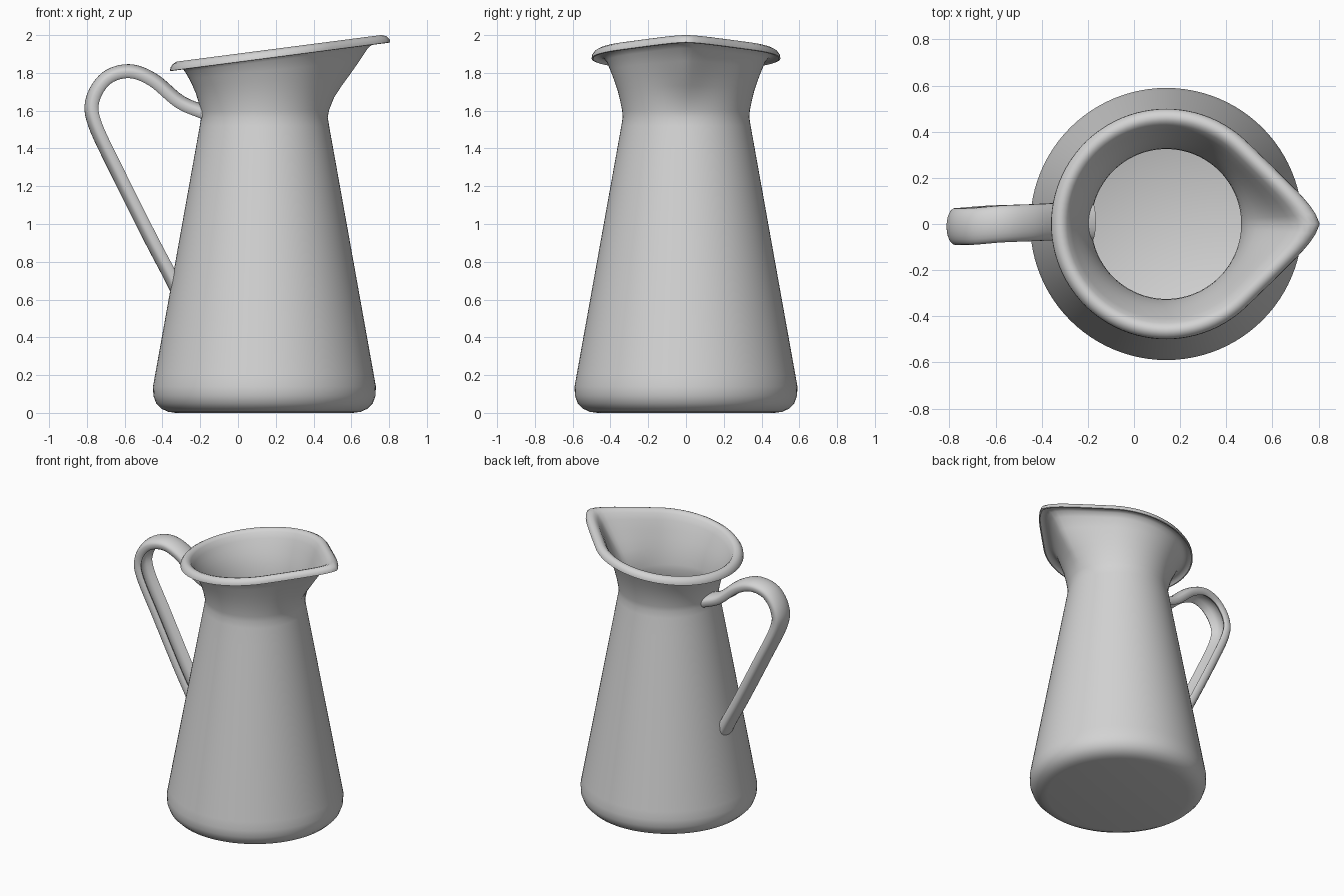
import bpy, bmesh, math
from mathutils import Vector

if "Cube" in bpy.data.objects:
    bpy.data.objects.remove(bpy.data.objects["Cube"], do_unlink=True)

AXIS_X = 0.14      # centre of the round body
SEGMENTS = 96
RIM_SLOPE = 0.13   # rise of the rim towards the spout

enamel = bpy.data.materials.new("light_grey_enamel")
enamel.use_nodes = True
enamel.diffuse_color = (0.65, 0.65, 0.65, 1)
enamel.node_tree.nodes["Principled BSDF"].inputs["Base Color"].default_value = (0.65, 0.65, 0.65, 1)


def loft(name, rings, cap):
    """Skin closed rings of points into one smooth object."""
    bm = bmesh.new()
    loops = [[bm.verts.new(p) for p in ring] for ring in rings]
    for a, b in zip(loops, loops[1:]):
        for i in range(len(a)):
            j = (i + 1) % len(a)
            bm.faces.new((a[i], a[j], b[j], b[i]))
    if cap:
        bm.faces.new(loops[0][::-1])
        bm.faces.new(loops[-1])
    bmesh.ops.recalc_face_normals(bm, faces=bm.faces)
    mesh = bpy.data.meshes.new(name)
    bm.to_mesh(mesh)
    bm.free()
    mesh.materials.append(enamel)
    obj = bpy.data.objects.new(name, mesh)
    bpy.context.collection.objects.link(obj)
    bpy.ops.object.select_all(action='DESELECT')
    obj.select_set(True)
    bpy.context.view_layer.objects.active = obj
    bpy.ops.object.shade_smooth_by_angle(angle=math.radians(50))
    return obj


def spout_factor(angle):
    """Teardrop outline relative to a circle: two tangents with a rounded tip."""
    angle = abs((angle + math.pi) % math.tau - math.pi)
    tangent = math.radians(46)
    r = 1 / math.cos(tangent - angle) if angle < tangent else 1
    return (r ** -16 + 1.36 ** -16) ** (-1 / 16)


def jug_ring(radius, spout, z, tilt):
    ring = []
    for i in range(SEGMENTS):
        a = math.tau * i / SEGMENTS
        r = radius * (1 + spout * (spout_factor(a) - 1))
        ring.append((AXIS_X + r * math.cos(a), r * math.sin(a),
                     z + tilt * RIM_SLOPE * r * math.cos(a)))
    return ring


def wall(z):
    return 0.59 + (0.335 - 0.59) * (z - 0.14) / 1.42


# Outside: rounded foot, straight cone, flared neck (radius, spout, height, tilt)
foot = [(0.47, 0, 0, 0), (0.51, 0, 0.006, 0), (0.545, 0, 0.022, 0),
        (0.573, 0, 0.05, 0), (0.588, 0, 0.09, 0)]
cone = [(wall(z), 0, z, 0) for z in (0.14, 0.2, 0.5, 0.8, 1.1, 1.4, 1.52)]
neck = [(0.335, 0, 1.565, 0), (0.338, 0.04, 1.6, 0.08), (0.35, 0.17, 1.66, 0.25),
        (0.363, 0.38, 1.71, 0.4), (0.38, 0.6, 1.76, 0.6), (0.399, 0.78, 1.81, 0.8),
        (0.42, 0.92, 1.86, 1)]
# Lip rolled outwards and down
lip = [(0.44, 1, 1.886, 1), (0.462, 1, 1.892, 1), (0.482, 1, 1.884, 1),
       (0.492, 1, 1.874, 1), (0.5, 1, 1.876, 1), (0.498, 1, 1.892, 1),
       (0.485, 1, 1.91, 1), (0.466, 1, 1.92, 1), (0.446, 1, 1.915, 1),
       (0.43, 0.97, 1.9, 1)]
# Inside: the same profile run back down, slightly smaller
inside = [(r - 0.01, s, max(z, 0.012), t) for r, s, z, t in reversed(foot[2:] + cone + neck)]
loft("jug_body", [jug_ring(*p) for p in foot + cone + neck + lip + inside], cap=True)


# Handle: crescent section swept along a smooth path
def smooth_path(pts, steps):
    pts = [2 * pts[0] - pts[1]] + pts + [2 * pts[-1] - pts[-2]]
    out = []
    for a, b, c, d in zip(pts, pts[1:], pts[2:], pts[3:]):
        for k in range(steps):
            t = k / steps
            out.append(0.5 * (2 * b + (c - a) * t + (2 * a - 5 * b + 4 * c - d) * t ** 2
                              + (3 * b - a - 3 * c + d) * t ** 3))
    return out + [pts[-2]]


path = smooth_path([Vector((x, y, z)) for x, y, z in (
    (-0.18, 0.01, 1.59), (-0.31, 0.01, 1.647), (-0.45, 0.005, 1.762),
    (-0.575, 0, 1.808), (-0.695, -0.01, 1.772), (-0.768, -0.01, 1.66),
    (-0.757, -0.01, 1.53), (-0.63, 0, 1.26), (-0.47, 0.005, 0.94),
    (-0.365, 0.01, 0.74), (-0.315, 0.01, 0.64))], 6)

# (outward, sideways): domed back, rolled edges, hollow underside
section = [(0.038 * math.sin(a), 0.08 * math.cos(a))
           for a in (math.pi * k / 12 for k in range(13))]
section += [(-0.025, -0.078), (-0.036, -0.066), (-0.03, -0.052), (-0.008, -0.035),
            (-0.004, 0), (-0.008, 0.035), (-0.03, 0.052), (-0.036, 0.066), (-0.025, 0.078)]

side = Vector((0, 1, 0))
handle_rings = []
for i, p in enumerate(path):
    along = (path[min(i + 1, len(path) - 1)] - path[max(i - 1, 0)]).normalized()
    outward = side.cross(along).normalized()
    if outward.dot(p - Vector((-0.45, 0, 1.35))) < 0 and i > 6:
        outward = -outward
    elif i <= 6 and outward.z < 0:
        outward = -outward
    handle_rings.append([p + outward * n + side * s for n, s in section])
loft("handle", handle_rings, cap=True)
